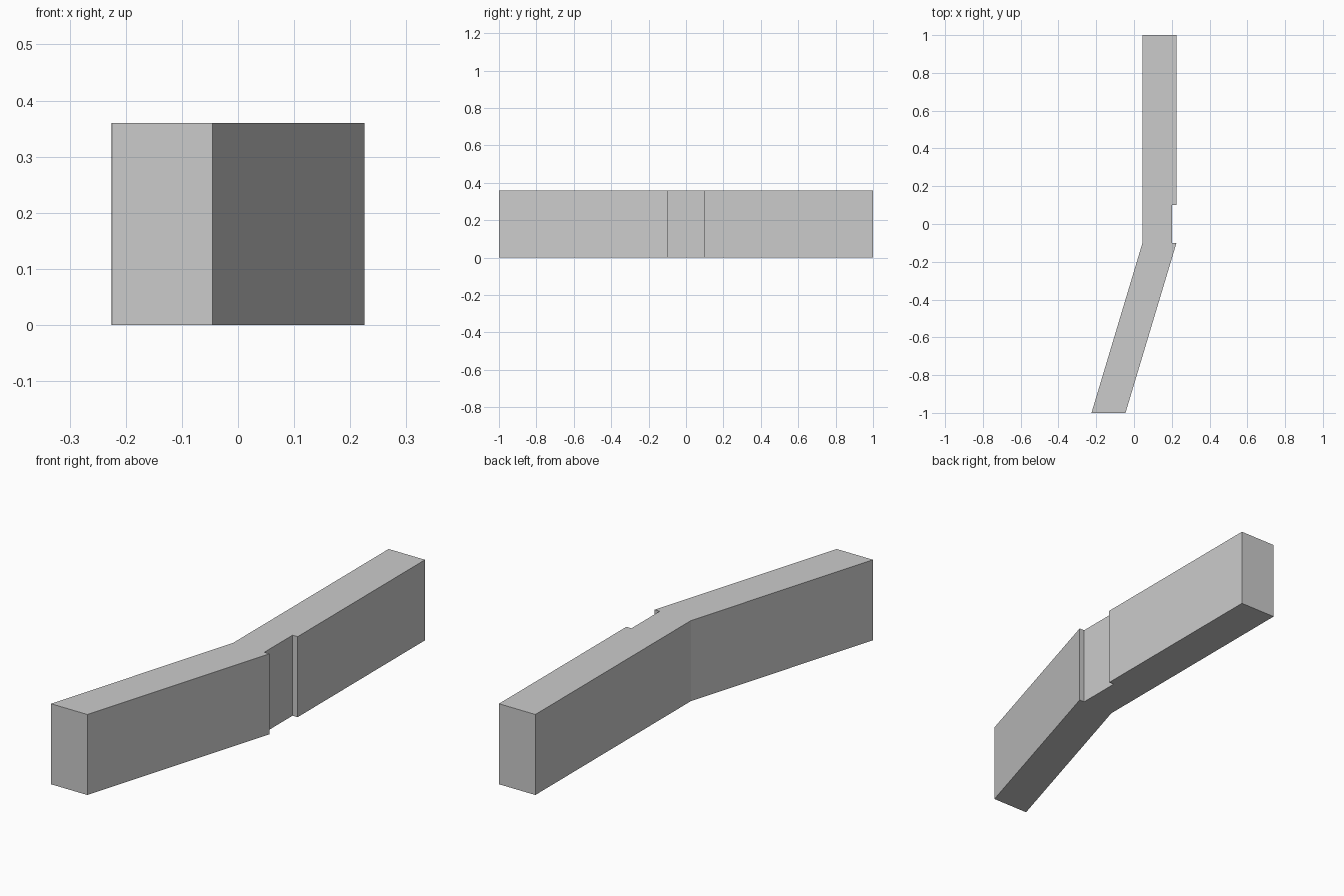
import bpy
import bmesh

cube = bpy.data.objects.get("Cube")
if cube:
    bpy.data.objects.remove(cube, do_unlink=True)

HEIGHT = 0.36

# Single flat grey
grey = bpy.data.materials.new("light_grey")
grey.use_nodes = True
colour = (0.6, 0.6, 0.6, 1.0)
grey.diffuse_color = colour
grey.node_tree.nodes["Principled BSDF"].inputs["Base Color"].default_value = colour


def extrude_outline(name, outline, height, material):
    """Raise a plan outline into a solid standing on the ground."""
    bm = bmesh.new()
    base = bm.faces.new([bm.verts.new((x, y, 0)) for x, y in outline])
    raised = bmesh.ops.extrude_face_region(bm, geom=[base], use_keep_orig=True)
    top = [v for v in raised["geom"] if isinstance(v, bmesh.types.BMVert)]
    bmesh.ops.translate(bm, verts=top, vec=(0, 0, height))
    bmesh.ops.recalc_face_normals(bm, faces=bm.faces[:])
    mesh = bpy.data.meshes.new(name)
    bm.to_mesh(mesh)
    bm.free()
    mesh.materials.append(material)
    obj = bpy.data.objects.new(name, mesh)
    bpy.context.collection.objects.link(obj)
    return obj


# Bent wall: straight back arm, shallow notch on the left, slanted front arm
wall_outline = [
    (0.045, 1), (0.045, -0.1), (-0.225, -1), (-0.045, -1),
    (0.225, -0.1), (0.2, -0.1), (0.2, 0.1), (0.225, 0.1), (0.225, 1),
]
extrude_outline("bent_wall", wall_outline, HEIGHT, grey)
